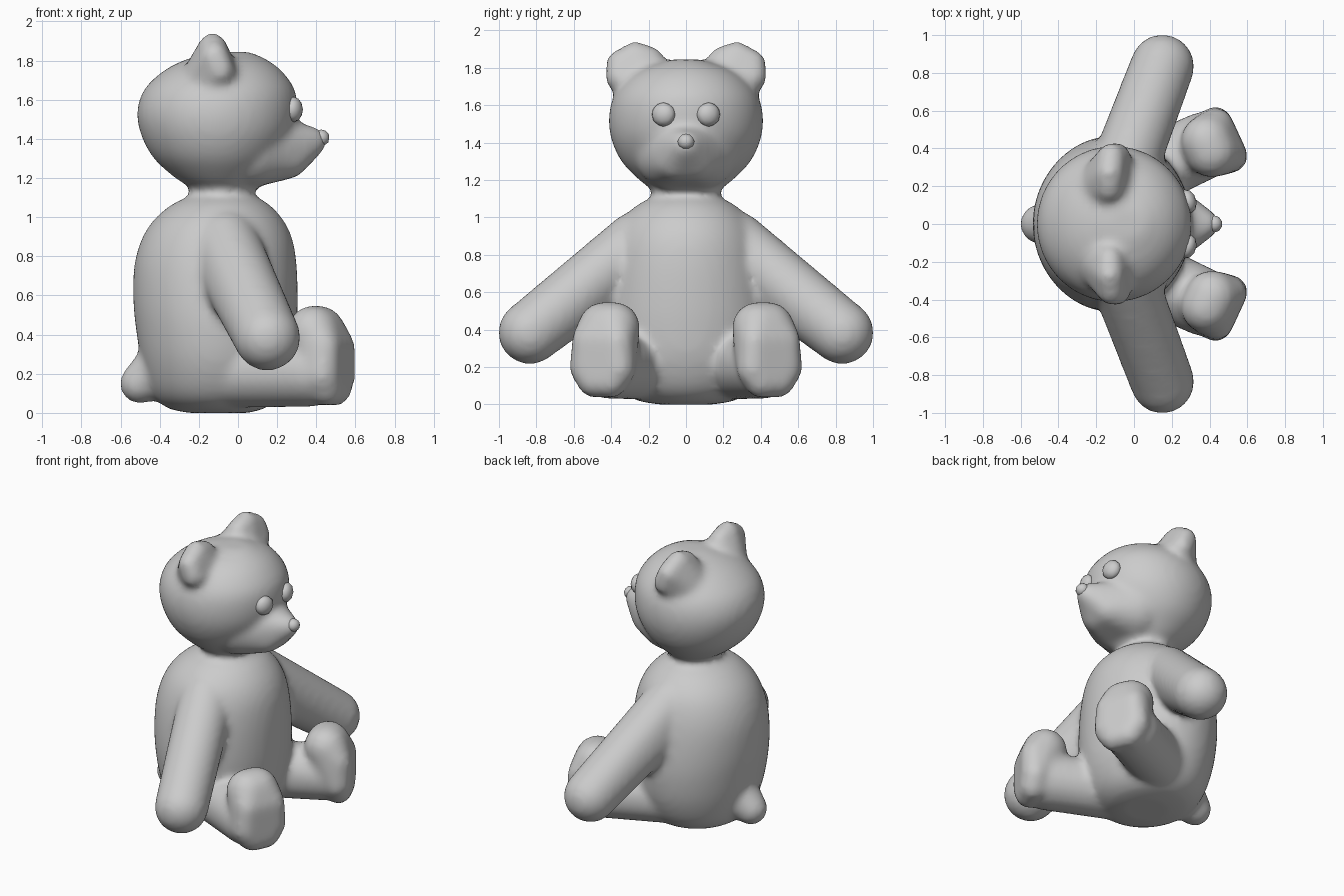
import bpy, bmesh
from math import sin, cos, pi
from mathutils import Vector, Matrix

if "Cube" in bpy.data.objects:
    bpy.data.objects.remove(bpy.data.objects["Cube"])

# unit directions used to make rounded hulls
tmp = bmesh.new()
bmesh.ops.create_icosphere(tmp, subdivisions=3, radius=1)
DIRS = [v.co.copy() for v in tmp.verts]
tmp.free()

bm = bmesh.new()


def hull(balls):
    """Convex skin around balls given as (x, y, z, r)."""
    verts = [bm.verts.new(Vector((x, y, z)) + d * r)
             for x, y, z, r in balls for d in DIRS]
    res = bmesh.ops.convex_hull(bm, input=verts)
    dead = {e for e in res["geom_interior"] + res["geom_unused"]
            if isinstance(e, bmesh.types.BMVert)}
    bmesh.ops.delete(bm, geom=list(dead), context='VERTS')


def refine(rings, steps=5):
    """Rounded in-between rings (Catmull-Rom)."""
    out = []
    pts = [Vector(r) for r in rings]
    for i in range(len(pts) - 1):
        a, b, c, d = pts[max(i - 1, 0)], pts[i], pts[i + 1], pts[min(i + 2, len(pts) - 1)]
        for k in range(steps):
            t = k / steps
            out.append(.5 * (2 * b + (c - a) * t + (2 * a - 5 * b + 4 * c - d) * t ** 2
                             + (3 * b - a - 3 * c + d) * t ** 3))
    return out + [pts[-1]]


def loft(rings, n=64):
    """Closed skin through elliptical rings (z, x_min, x_max, y_half)."""
    loops = []
    for z, x0, x1, ry in refine(rings):
        cx, rx = (x0 + x1) / 2, (x1 - x0) / 2
        loops.append([bm.verts.new((cx + rx * cos(2 * pi * i / n),
                                    ry * sin(2 * pi * i / n), z)) for i in range(n)])
    for a, b in zip(loops, loops[1:]):
        for i in range(n):
            j = (i + 1) % n
            bm.faces.new((a[i], a[j], b[j], b[i]))
    bm.faces.new(loops[0][::-1])
    bm.faces.new(loops[-1])


# torso
loft([(0.0, -.25, .05, .14), (.025, -.36, .14, .27), (.10, -.44, .22, .37),
      (.25, -.49, .28, .44), (.42, -.52, .30, .465), (.58, -.535, .305, .46),
      (.75, -.53, .30, .435), (.88, -.495, .28, .40), (.98, -.435, .235, .35),
      (1.06, -.345, .165, .27), (1.11, -.25, .09, .185), (1.16, -.22, .07, .16)])
# head
loft([(1.09, -.22, .07, .16), (1.14, -.23, .08, .175), (1.20, -.32, .13, .25),
      (1.30, -.43, .22, .345), (1.42, -.495, .285, .40), (1.54, -.515, .305, .412),
      (1.65, -.48, .29, .385), (1.74, -.39, .23, .315), (1.80, -.28, .155, .22),
      (1.845, -.13, .06, .08)])
# muzzle
hull([(.06, .08, 1.35, .20), (.06, -.08, 1.35, .20),
      (.25, .05, 1.305, .11), (.25, -.05, 1.305, .11), (.375, 0, 1.385, .077)])
# tail
hull([(-.50, 0, .15, .105), (-.40, 0, .22, .14)])

SOLE = Vector((.553, .483))
ALONG, ACROSS = Vector((.91, .42)), Vector((-.42, .91))
for s in (1, -1):
    # arm
    hull([(-.06, s * .26, .86, .175), (-.05, s * .33, .75, .17),
          (.15, s * .835, .384, .17)])
    # leg
    hull([(0, s * .24, .21, .185), (.37, s * .415, .21, .18)])
    # foot
    foot = []
    for a, b, z, r in [(-.09, .05, .125, .09), (-.09, -.05, .125, .09),
                       (-.09, .095, .19, .09), (-.09, -.095, .19, .09),
                       (-.09, .085, .34, .09), (-.09, -.085, .34, .09),
                       (-.17, .03, .41, .14), (-.17, -.03, .41, .14)]:
        p = SOLE + ALONG * a + ACROSS * b
        foot.append((p.x, s * p.y, z, r))
    hull(foot)
    # ear
    hull([(-.12, s * .355, 1.82, .074), (-.13, s * .27, 1.868, .074),
          (-.13, s * .19, 1.845, .07), (-.09, s * .36, 1.75, .072),
          (-.14, s * .20, 1.68, .16)])

# one fused soft skin
bmesh.ops.recalc_face_normals(bm, faces=bm.faces)
mesh = bpy.data.meshes.new("plush_body")
bm.to_mesh(mesh)
bm.free()
body = bpy.data.objects.new("plush_body", mesh)
bpy.context.collection.objects.link(body)
rem = body.modifiers.new("fuse", 'REMESH')
rem.mode = 'VOXEL'
rem.voxel_size = .022
rem.use_smooth_shade = True
soft = body.modifiers.new("soften", 'SMOOTH')
soft.factor = .5
soft.iterations = 9


def ball(name, loc, scale, turn=0):
    m = bpy.data.meshes.new(name)
    b = bmesh.new()
    mat = (Matrix.Translation(loc) @ Matrix.Rotation(turn, 4, 'Z')
           @ Matrix.Diagonal((*scale, 1)))
    bmesh.ops.create_icosphere(b, subdivisions=2, radius=1, matrix=mat)
    for f in b.faces:
        f.smooth = True
    b.to_mesh(m)
    b.free()
    bpy.context.collection.objects.link(bpy.data.objects.new(name, m))


# eyes and nose
for s in (1, -1):
    ball("eye", (.285, s * .12, 1.55), (.045, .065, .065), s * .3)
ball("nose", (.425, 0, 1.405), (.043, .045, .043))
